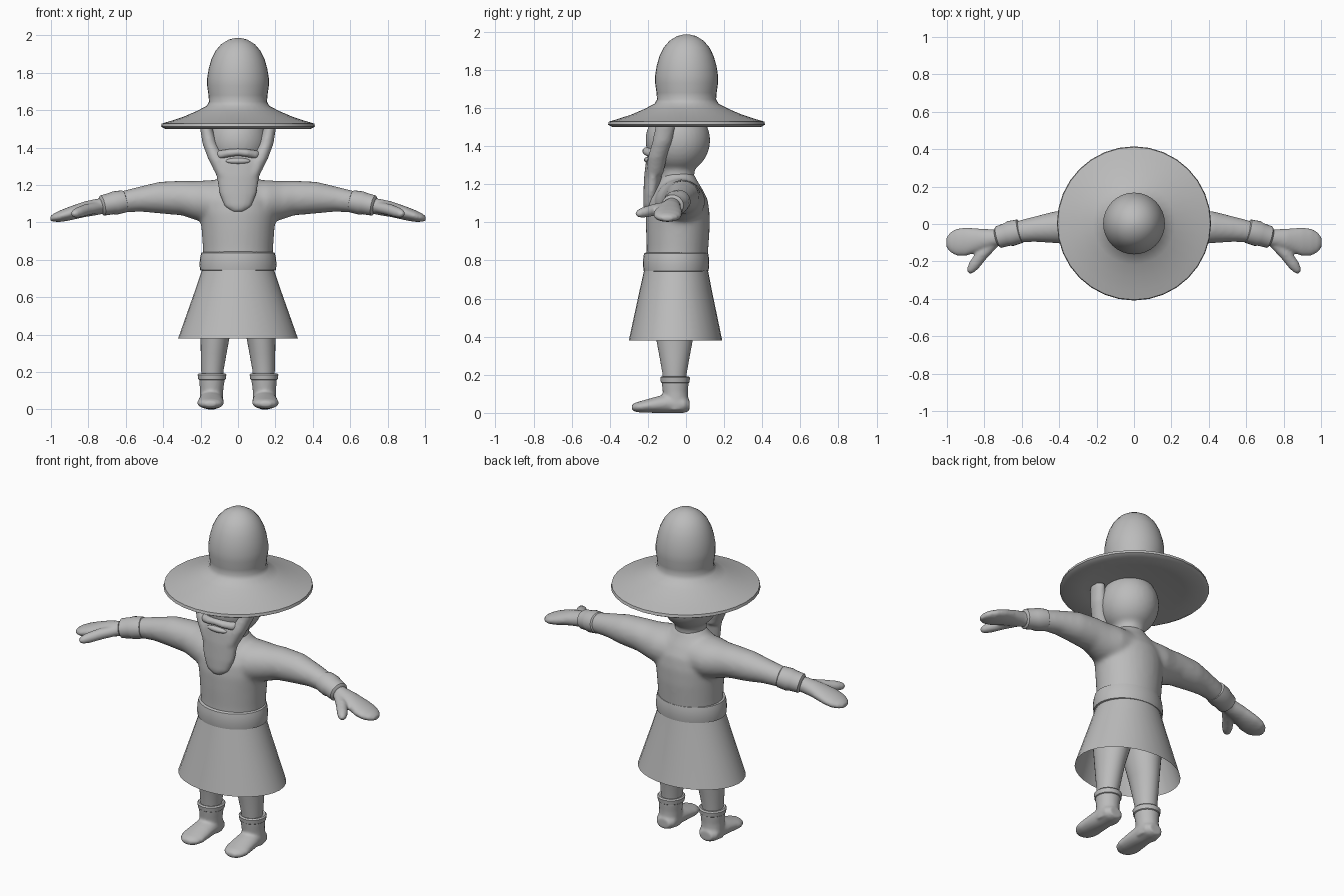
import bpy, bmesh, math
from mathutils import Vector

grey = bpy.data.materials.new("plain grey")
grey.diffuse_color = (0.5, 0.5, 0.5, 1)


def loft(bm, rings, axis=(0, 0, 1), n=32, caps=True, side=1):
    """Skin ellipses (x, y, z, ra, rb) whose planes are square to axis; side=-1 mirrors in x."""
    ax = Vector(axis).normalized()
    up = Vector((0, 0, 1))
    a = Vector((1, 0, 0)) if abs(ax.z) > 0.99 else up.cross(ax).normalized()
    b = ax.cross(a)
    loops = []
    for x, y, z, ra, rb in rings:
        loop = []
        for i in range(n):
            t = 2 * math.pi * i / n
            p = Vector((x, y, z)) + a * ra * math.cos(t) + b * rb * math.sin(t)
            loop.append(bm.verts.new((p.x * side, p.y, p.z)))
        loops.append(loop)
    for lo, hi in zip(loops, loops[1:]):
        for i in range(n):
            j = (i + 1) % n
            bm.faces.new((lo[i], lo[j], hi[j], hi[i]))
    if caps:
        bm.faces.new(loops[0])
        bm.faces.new(loops[-1])


def ball(bm, centre, radii):
    made = bmesh.ops.create_uvsphere(bm, u_segments=32, v_segments=20, radius=1)
    for v in made["verts"]:
        v.co = Vector([c + r * k for c, r, k in zip(centre, radii, v.co)])


def finish(name, bm, voxel=0, smooth=6, angle=40):
    """Make the object; a voxel size fuses overlapping parts into one soft skin."""
    bmesh.ops.recalc_face_normals(bm, faces=bm.faces)
    me = bpy.data.meshes.new(name)
    bm.to_mesh(me)
    bm.free()
    me.materials.append(grey)
    ob = bpy.data.objects.new(name, me)
    bpy.context.collection.objects.link(ob)
    bpy.ops.object.select_all(action='DESELECT')
    ob.select_set(True)
    bpy.context.view_layer.objects.active = ob
    if voxel:
        m = ob.modifiers.new("fuse", 'REMESH')
        m.mode, m.voxel_size, m.use_smooth_shade = 'VOXEL', voxel, True
        s = ob.modifiers.new("soften", 'SMOOTH')
        s.factor, s.iterations = 0.5, smooth
    else:
        bpy.ops.object.shade_smooth_by_angle(angle=math.radians(angle))
    return ob


# Hat: crown and brim turned on one profile, underside included
bm = bmesh.new()
hat = [(.15, 1.53), (.28, 1.512), (.39, 1.5), (.412, 1.512), (.408, 1.528), (.36, 1.542),
       (.29, 1.565), (.22, 1.595), (.168, 1.622), (.155, 1.645), (.158, 1.68), (.165, 1.73),
       (.165, 1.77), (.157, 1.82), (.143, 1.87), (.12, 1.917), (.09, 1.952),
       (.05, 1.977), (.012, 1.986)]
loft(bm, [(0, .003, z, r, r) for r, z in hat])
finish("hat", bm)

# Head and neck
bm = bmesh.new()
ball(bm, (0, -.043, 1.43), (.163, .17, .175))
loft(bm, [(0, -.05, 1.16, .1, .1), (0, -.045, 1.24, .085, .088), (0, -.045, 1.36, .09, .1)])
finish("head", bm, .012)

# Beard: chin wedge with side whiskers
bm = bmesh.new()
loft(bm, [(0, -.195, 1.055, .03, .02), (0, -.19, 1.085, .072, .035), (0, -.182, 1.15, .099, .042),
          (0, -.172, 1.25, .116, .047), (0, -.16, 1.32, .138, .05), (0, -.14, 1.37, .15, .055)])
for s in (1, -1):
    loft(bm, [(.075, -.165, 1.25, .04, .045), (.115, -.15, 1.34, .045, .05),
              (.15, -.125, 1.42, .04, .052), (.174, -.105, 1.52, .032, .052)], side=s)
finish("beard", bm, .01)

# Moustache and lower lip
bm = bmesh.new()
for s in (1, -1):
    loft(bm, [(0, -.203, 1.375, .028, .02), (.05, -.198, 1.37, .03, .022),
              (.1, -.172, 1.36, .03, .024), (.135, -.14, 1.365, .02, .015)],
         axis=(1, 0, 0), side=s)
finish("moustache", bm, .008, 4)
bm = bmesh.new()
ball(bm, (0, -.195, 1.327), (.068, .025, .018))
finish("lip", bm)

# Tunic: torso and sleeves fused together
bm = bmesh.new()
loft(bm, [(0, -.05, .76, .185, .16), (0, -.045, .86, .188, .162), (0, -.043, .96, .195, .167),
          (0, -.043, 1.05, .205, .167), (0, -.043, 1.12, .2, .157), (0, -.042, 1.18, .17, .125),
          (0, -.04, 1.225, .115, .095), (0, -.04, 1.26, .08, .08)])
for s in (1, -1):
    loft(bm, [(.02, -.035, 1.11, .13, .12), (.16, -.03, 1.11, .13, .115),
              (.23, -.022, 1.117, .107, .104), (.3, -.017, 1.13, .095, .093),
              (.42, -.017, 1.132, .086, .085), (.52, -.026, 1.125, .07, .068),
              (.62, -.04, 1.11, .058, .058), (.68, -.055, 1.1, .05, .05)],
         axis=(1, 0, 0), side=s)
finish("tunic", bm, .012, 10)

# Skirt: open flared cone, and belt over its top
bm = bmesh.new()
loft(bm, [(0, -.052, .77, .184, .163), (0, -.054, .64, .228, .19),
          (0, -.055, .38, .32, .245)], caps=False)
finish("skirt", bm)
bm = bmesh.new()
loft(bm, [(0, -.052, .74, .188, .16), (0, -.052, .745, .203, .17), (0, -.052, .775, .206, .174),
          (0, -.052, .815, .202, .172), (0, -.052, .837, .196, .168), (0, -.052, .843, .18, .155)])
finish("belt", bm)

for s, tag in ((1, "left"), (-1, "right")):
    # Sleeve cuff
    bm = bmesh.new()
    loft(bm, [(.605, -.037, 1.113, .054, .054), (.61, -.038, 1.112, .064, .06),
              (.66, -.051, 1.103, .068, .063), (.678, -.056, 1.1, .062, .058),
              (.725, -.07, 1.09, .059, .055), (.735, -.073, 1.088, .045, .042)],
         axis=(.95, -.25, -.2), n=24, side=s)
    finish(tag + "_cuff", bm)

    # Mitten hand with thumb
    bm = bmesh.new()
    loft(bm, [(.68, -.06, 1.095, .045, .04), (.75, -.076, 1.083, .047, .044),
              (.82, -.085, 1.07, .06, .042), (.9, -.095, 1.047, .076, .037),
              (.95, -.097, 1.033, .072, .031), (.985, -.098, 1.025, .052, .022),
              (1.004, -.098, 1.02, .025, .012)], axis=(1, 0, 0), side=s)
    loft(bm, [(.74, -.09, 1.082, .03, .03), (.81, -.16, 1.067, .033, .031),
              (.855, -.22, 1.052, .03, .028), (.875, -.248, 1.045, .022, .021),
              (.884, -.26, 1.042, .01, .01)], axis=(.6, -.78, -.2), n=20, side=s)
    finish(tag + "_hand", bm, .008, 5)

    # Leg
    bm = bmesh.new()
    loft(bm, [(.137, -.06, .14, .055, .058), (.137, -.06, .21, .06, .064),
              (.13, -.06, .3, .069, .08), (.123, -.06, .38, .077, .095),
              (.108, -.058, .5, .098, .115), (.095, -.055, .62, .09, .12),
              (.09, -.055, .74, .08, .1)], side=s)
    finish(tag + "_leg", bm)

    # Boot: shaft and foot fused, with a turned top band
    bm = bmesh.new()
    loft(bm, [(.143, -.05, .015, .062, .055), (.143, -.052, .06, .062, .064),
              (.141, -.056, .11, .063, .066), (.139, -.057, .17, .07, .072)], side=s)
    loft(bm, [(.143, .018, .04, .04, .03), (.143, -.01, .045, .062, .045),
              (.143, -.09, .05, .064, .052), (.145, -.16, .042, .069, .042),
              (.147, -.22, .034, .072, .033), (.147, -.26, .03, .058, .026),
              (.147, -.285, .029, .028, .014)], axis=(0, 1, 0), side=s)
    finish(tag + "_boot", bm, .008, 6)
    bm = bmesh.new()
    loft(bm, [(.139, -.057, .155, .066, .068), (.139, -.057, .16, .073, .075),
              (.139, -.057, .185, .077, .078), (.139, -.057, .192, .07, .071),
              (.139, -.057, .188, .055, .055)], side=s)
    finish(tag + "_boot_band", bm)
